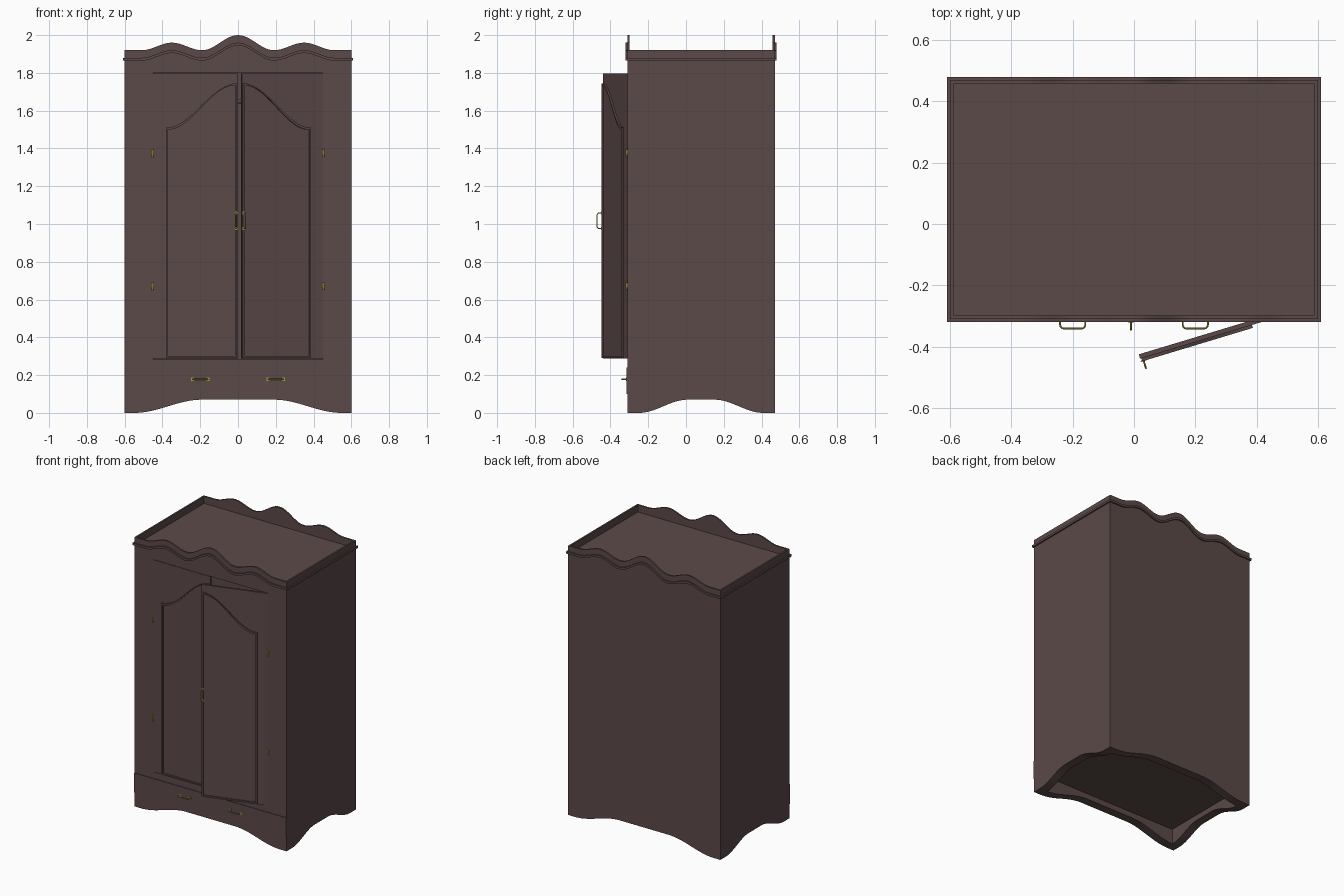
import bpy, bmesh, math
from mathutils import Matrix, Vector

if "Cube" in bpy.data.objects:
    bpy.data.objects.remove(bpy.data.objects["Cube"])

def material(name, rgb):
    m = bpy.data.materials.new(name)
    m.diffuse_color = (*rgb, 1)
    m.use_nodes = True
    m.node_tree.nodes["Principled BSDF"].inputs["Base Color"].default_value = m.diffuse_color
    return m

WOOD = material("dark_wood", (0.105, 0.068, 0.066))
BRASS = material("brass", (0.42, 0.36, 0.05))

W, F, B = 0.60, -0.31, 0.47          # half width, front and back planes
YC = (F + B) / 2
T = 0.012                            # board thickness
XZ = Matrix(((1, 0, 0, 0), (0, 0, -1, 0), (0, 1, 0, 0), (0, 0, 0, 1)))
YZ = Matrix(((0, 0, 1, 0), (1, 0, 0, 0), (0, 1, 0, 0), (0, 0, 0, 1)))

def add(name, bm, mat, mw=Matrix()):
    bmesh.ops.remove_doubles(bm, verts=bm.verts, dist=1e-5)
    bmesh.ops.transform(bm, matrix=mw, verts=bm.verts)
    bmesh.ops.recalc_face_normals(bm, faces=bm.faces)
    me = bpy.data.meshes.new(name)
    bm.to_mesh(me)
    bm.free()
    me.materials.append(mat)
    ob = bpy.data.objects.new(name, me)
    bpy.context.collection.objects.link(ob)
    return ob

def curve_mesh(name, loops, mat, mw, dims, cyclic, **props):
    cu = bpy.data.curves.new(name + "_curve", 'CURVE')
    cu.dimensions = dims
    for k, v in props.items():
        setattr(cu, k, v)
    for pts in loops:
        s = cu.splines.new('POLY')
        s.points.add(len(pts) - 1)
        for p, q in zip(s.points, pts):
            p.co = (*q, 0, 1) if len(q) == 2 else (*q, 1)
        s.use_cyclic_u = cyclic
    tmp = bpy.data.objects.new("tmp", cu)
    bpy.context.collection.objects.link(tmp)
    bpy.context.view_layer.update()
    me = bpy.data.meshes.new_from_object(tmp.evaluated_get(bpy.context.evaluated_depsgraph_get()))
    bm = bmesh.new()
    bm.from_mesh(me)
    bpy.data.objects.remove(tmp)
    bpy.data.curves.remove(cu)
    bpy.data.meshes.remove(me)
    return add(name, bm, mat, mw)

def plate(name, loops, thick, mw, mat=WOOD):
    return curve_mesh(name, loops, mat, mw, '2D', True, fill_mode='BOTH', extrude=thick / 2)

def tube(name, pts, r, mw, mat=BRASS):
    return curve_mesh(name, [pts], mat, mw, '3D', False, bevel_depth=r, bevel_resolution=2, use_fill_caps=True)

def box(name, x, y, z, mat=WOOD, mw=Matrix()):
    bm = bmesh.new()
    size = Matrix.Diagonal((x[1] - x[0], y[1] - y[0], z[1] - z[0], 1))
    mid = Matrix.Translation((sum(x) / 2, sum(y) / 2, sum(z) / 2))
    bmesh.ops.create_cube(bm, size=1, matrix=mid @ size)
    return add(name, bm, mat, mw)

def cylinder(name, r, length, mw, mat):
    bm = bmesh.new()
    bmesh.ops.create_cone(bm, cap_ends=True, segments=16, radius1=r, radius2=r, depth=length)
    return add(name, bm, mat, mw)

def ease(t):
    t = min(max(t, 0), 1)
    return (1 - math.cos(math.pi * t)) / 2

def crown(x):
    x = abs(x)
    if x < 0.19:
        return 2.0 - 0.08 * ease(x / 0.19)
    if x < 0.35:
        return 1.92 + 0.04 * ease((x - 0.19) / 0.16)
    return 1.96 - 0.04 * ease((x - 0.35) / 0.16)

def apron_front(x):
    return 0.07 * ease((0.55 - abs(x)) / 0.36)

def apron_side(y):
    return 0.07 * ease((0.33 - abs(y - YC)) / 0.26)

def span(a, b, n):
    return [a + (b - a) * i / n for i in range(n + 1)]

def band(lo, hi, a, b, n=80):
    s = span(a, b, n)
    return [(u, lo(u)) for u in s] + [(u, hi(u)) for u in reversed(s)]

def at(x=0, y=0, z=0):
    return Matrix.Translation((x, y, z))

# Front frame with door opening, and back board
opening = [(-0.45, 0.285), (0.45, 0.285), (0.45, 1.8), (-0.45, 1.8)]
outline = band(apron_front, crown, -W, W)
plate("front_frame", [outline, opening], T, at(y=F + T / 2) @ XZ)
plate("back_board", [outline], T, at(y=B - T / 2) @ XZ)

# Side boards
for s, n in ((-1, "left"), (1, "right")):
    plate(n + "_side", [band(apron_side, lambda y: 1.92, F, B)], T, at(s * (W - T / 2)) @ YZ)
    plate(n + "_plinth", [band(apron_side, lambda y: 0.11, F + T, B - T)], 0.05, at(s * (W - T - 0.025)) @ YZ)
    box(n + "_cornice", (s * W - 0.01, s * W + 0.01), (F - 0.01, B + 0.01), (1.865, 1.88))

# Thick plinth and cornice strips, front and back
for y, s, n in ((F, 1, "front"), (B, -1, "back")):
    plate(n + "_plinth", [band(apron_front, lambda x: 0.11, -W + T, W - T)], 0.05, at(y=y + s * (T + 0.025)) @ XZ)
    plate(n + "_cornice", [band(lambda x: crown(x) - 0.055, lambda x: crown(x) - 0.04, -W - 0.01, W + 0.01)],
          0.012, at(y=y - s * 0.004) @ XZ)

# Horizontal boards and hanging rod
xi, yi = (-W + T, W - T), (F + T, B - T)
box("top_board", xi, yi, (1.85, 1.87))
box("cabinet_floor", xi, yi, (0.26, 0.28))
box("base_board", xi, yi, (0.11, 0.13))
cylinder("hanging_rod", 0.012, 2 * (W - T), at(0, YC, 1.65) @ Matrix.Rotation(math.pi / 2, 4, 'Y'), WOOD)

def handle(name, mw):
    """Bow pull along local x, standing out toward -y."""
    h, d, r = 0.041, 0.027, 0.012
    pts = [(-h, 0, 0)]
    for cx, a0 in ((-h + r, 180), (h - r, 90)):
        for i in range(6):
            a = math.radians(a0 - 18 * i)
            pts.append((cx + r * math.cos(a), -(d - r) - r * math.sin(a), 0))
    pts.append((h, 0, 0))
    tube(name, pts, 0.003, mw)
    for s, n in ((-1, "_plate_a"), (1, "_plate_b")):
        box(name + n, (s * h - 0.008, s * h + 0.008), (-0.003, 0.001), (-0.010, 0.010), BRASS, mw)

# Drawer front with two pulls
box("drawer_front", (-W, W), (F - 0.004, F + 0.004), (0.10, 0.24))
for x, n in ((-0.2, "left"), (0.2, "right")):
    handle(n + "_drawer_handle", at(x, F - 0.004, 0.178))

# Doors: left closed, right ajar
for s, n, ang in ((-1, "left", 0), (1, "right", 16.8)):
    mw = at(s * 0.45, F) @ Matrix.Rotation(math.radians(ang), 4, 'Z')
    box(n + "_door", sorted((0, -s * 0.449)), (0, 0.015), (0.287, 1.798), WOOD, mw)

    def arch(inset):
        a, b = 0.068 + inset, 0.445 - inset
        us = span(a, b, 28)
        top = [(-s * u, 1.51 - inset * 1.1 + 0.235 * ease((u - a) / (b - a))) for u in us]
        return [(-s * b, 0.29 + inset), (-s * a, 0.29 + inset)] + top
    plate(n + "_door_moulding", [arch(0), arch(0.010)], 0.010, mw @ at(y=-0.005) @ XZ)
    handle(n + "_door_handle", mw @ at(-s * 0.44, -0.008, 1.017) @ Matrix.Rotation(math.pi / 2, 4, 'Y'))

    # Hinges
    for z, k in ((0.67, "lower"), (1.375, "upper")):
        cylinder(f"{n}_{k}_hinge_pin", 0.005, 0.04, at(s * 0.452, F - 0.005, z), BRASS)
        box(f"{n}_{k}_hinge_leaf", sorted((s * 0.445, s * 0.460)), (F - 0.003, F + 0.002), (z - 0.005, z + 0.017), BRASS)

# Smooth shading with sharp edges kept
bpy.ops.object.select_all(action='DESELECT')
for ob in bpy.context.scene.objects:
    ob.select_set(True)
    bpy.context.view_layer.objects.active = ob
bpy.ops.object.shade_smooth_by_angle(angle=math.radians(30))
